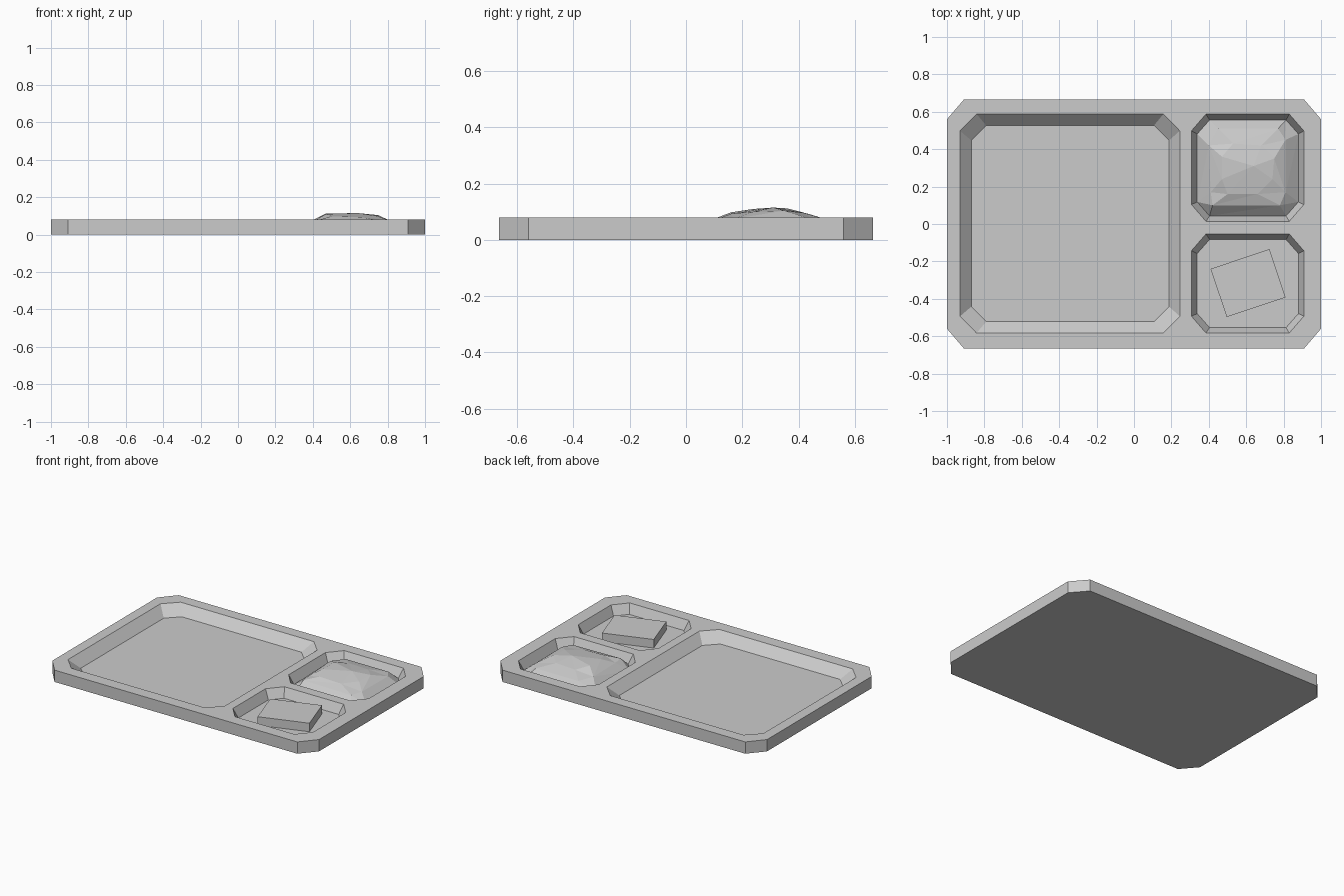
import bpy, bmesh, math

if "Cube" in bpy.data.objects:
    bpy.data.objects.remove(bpy.data.objects["Cube"])


def octagon(bm, x0, x1, y0, y1, cx, cy, z):
    """Chamfered rectangle as a ring of eight vertices."""
    pts = [(x0 + cx, y0), (x1 - cx, y0), (x1, y0 + cy), (x1, y1 - cy),
           (x1 - cx, y1), (x0 + cx, y1), (x0, y1 - cy), (x0, y0 + cy)]
    return [bm.verts.new((x, y, z)) for x, y in pts]


def walls(bm, a, b):
    n = len(a)
    for i in range(n):
        j = (i + 1) % n
        bm.faces.new((a[i], a[j], b[j], b[i]))


def finish(bm, name):
    bmesh.ops.recalc_face_normals(bm, faces=bm.faces[:])
    mesh = bpy.data.meshes.new(name)
    bm.to_mesh(mesh)
    bm.free()
    obj = bpy.data.objects.new(name, mesh)
    bpy.context.collection.objects.link(obj)
    return obj


TOP, FLOOR = 0.08, 0.018

# Tray: outer slab with three sloped compartments
bm = bmesh.new()
base = octagon(bm, -1, 1, -0.665, 0.665, 0.09, 0.105, 0)
outer = octagon(bm, -1, 1, -0.665, 0.665, 0.09, 0.105, TOP)
walls(bm, base, outer)
bm.faces.new(base)
loops = [outer]
compartments = [
    ((-0.93, 0.245, -0.583, 0.588, 0.088, 0.09), (-0.87, 0.187, -0.522, 0.527, 0.08, 0.08)),
    ((0.307, 0.908, 0.014, 0.588, 0.078, 0.09), (0.338, 0.879, 0.043, 0.556, 0.066, 0.075)),
    ((0.307, 0.908, -0.583, -0.053, 0.078, 0.09), (0.338, 0.879, -0.554, -0.083, 0.066, 0.075)),
]
for rim_size, floor_size in compartments:
    rim = octagon(bm, *rim_size, TOP)
    floor = octagon(bm, *floor_size, FLOOR)
    walls(bm, rim, floor)
    bm.faces.new(floor)
    loops.append(rim)
edges = [bm.edges.get((l[i], l[(i + 1) % 8])) for l in loops for i in range(8)]
bmesh.ops.triangle_fill(bm, edges=edges, use_beauty=True, normal=(0, 0, 1))
finish(bm, "tray")

# Block of food, turned in the lower compartment
bpy.ops.mesh.primitive_cube_add(size=1, location=(0.61, -0.316, (0.076 + FLOOR) / 2),
                                rotation=(0, 0, math.radians(18.5)))
block = bpy.context.object
block.name = "food_block"
block.scale = (0.332, 0.272, 0.076 - FLOOR)

# Irregular faceted mound in the upper compartment
bm = bmesh.new()
rings = [octagon(bm, 0.338, 0.879, 0.043, 0.556, 0.066, 0.075, FLOOR)]
outlines = [
    [(0.42, 0.10, .075), (0.78, 0.10, .070), (0.81, 0.17, .075), (0.81, 0.45, .072),
     (0.77, 0.51, .070), (0.45, 0.51, .070), (0.40, 0.42, .078), (0.41, 0.17, .074)],
    [(0.50, 0.16, .098), (0.66, 0.16, .093), (0.74, 0.24, .100), (0.75, 0.35, .104),
     (0.68, 0.42, .096), (0.53, 0.43, .094), (0.47, 0.36, .112), (0.47, 0.24, .110)],
]
for pts in outlines:
    rings.append([bm.verts.new(p) for p in pts])
for a, b in zip(rings, rings[1:]):
    walls(bm, a, b)
peak = bm.verts.new((0.64, 0.31, 0.115))
for i in range(8):
    bm.faces.new((rings[-1][i], rings[-1][(i + 1) % 8], peak))
bm.faces.new(rings[0])
bmesh.ops.triangulate(bm, faces=bm.faces[:])
finish(bm, "food_mound")
